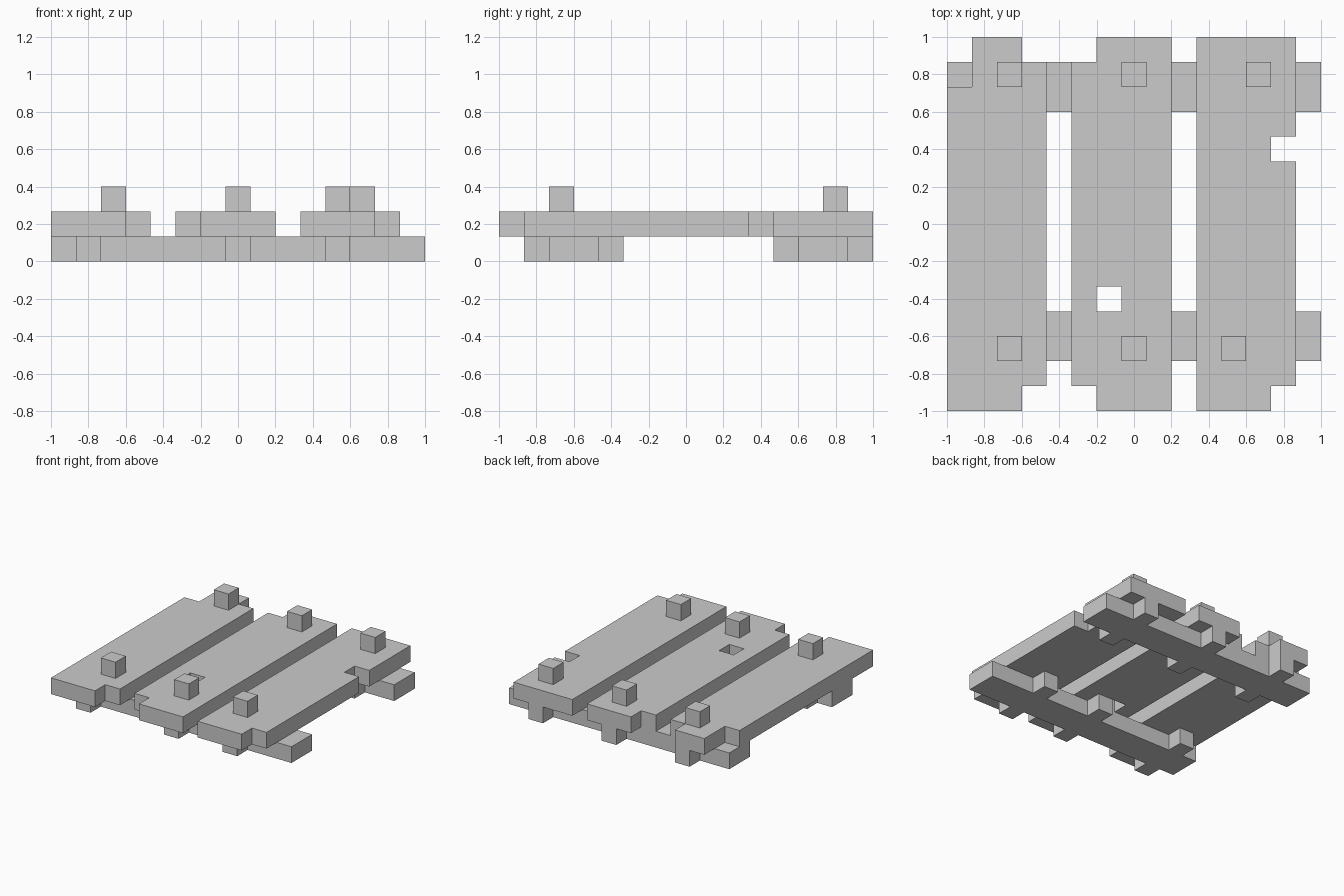
import bpy, bmesh

if "Cube" in bpy.data.objects:
    bpy.data.objects.remove(bpy.data.objects["Cube"])

U = 2 / 15  # one grid cell


def plate(name, x0, x1, y0, y1, layer, removed=(), added=()):
    """One-cell-thick plate on the grid, with cells chipped away or added."""
    cells = {(x, y) for x in range(x0, x1) for y in range(y0, y1)}
    cells = (cells - set(removed)) | set(added)
    bm = bmesh.new()
    corner = {}

    def vert(x, y):
        if (x, y) not in corner:
            corner[x, y] = bm.verts.new((x * U - 1, y * U - 1, layer * U))
        return corner[x, y]

    for x, y in sorted(cells):
        bm.faces.new((vert(x, y), vert(x + 1, y), vert(x + 1, y + 1), vert(x, y + 1)))
    # extrude upward, keeping the bottom, then merge the coplanar grid faces
    out = bmesh.ops.extrude_face_region(bm, geom=bm.faces[:], use_keep_orig=True)
    top = [g for g in out["geom"] if isinstance(g, bmesh.types.BMVert)]
    bmesh.ops.translate(bm, verts=top, vec=(0, 0, U))
    bmesh.ops.recalc_face_normals(bm, faces=bm.faces[:])
    bm.normal_update()
    bmesh.ops.dissolve_limit(bm, angle_limit=0.01, verts=bm.verts[:], edges=bm.edges[:])
    mesh = bpy.data.meshes.new(name)
    bm.to_mesh(mesh)
    bm.free()
    obj = bpy.data.objects.new(name, mesh)
    bpy.context.collection.objects.link(obj)
    return obj


# Three planks with chipped corners and a knot hole
plate("left_plank", 0, 4, 0, 15, 1, removed=[(3, 0), (0, 13), (0, 14), (3, 14)])
plate("middle_plank", 5, 9, 0, 15, 1, removed=[(5, 0), (5, 14), (6, 4)])
plate("right_plank", 10, 14, 0, 15, 1, removed=[(13, 0), (13, 10)])

# Two cross beams with studs on both long sides
for name, y, studs in (("front_beam", 2, (1, 7, 11)), ("back_beam", 12, (2, 7, 12))):
    plate(name, 0, 15, y, y + 2, 0,
          added=[(x, r) for x in studs for r in (y - 1, y + 2)])

# Pegs standing on the planks
for row, y, columns in (("front", 2, (2, 7, 11)), ("back", 13, (2, 7, 12))):
    for i, x in enumerate(columns):
        plate(f"{row}_peg_{i + 1}", x, x + 1, y, y + 1, 2)
